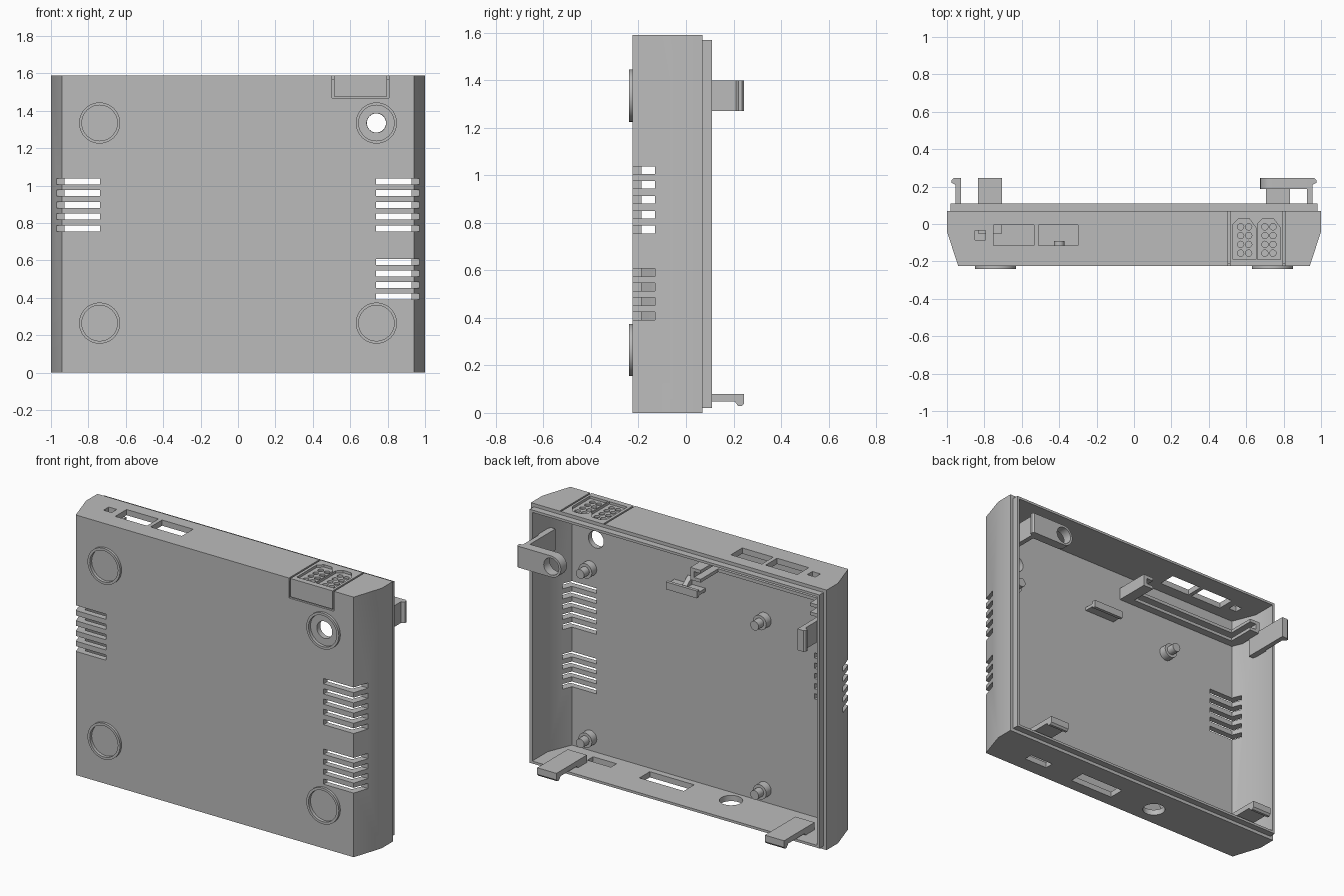
import bpy, bmesh, math

cube = bpy.data.objects.get("Cube")
if cube:
    bpy.data.objects.remove(cube, do_unlink=True)

grey = bpy.data.materials.new("plastic_grey")
grey.use_nodes = True
GREY = (0.5, 0.5, 0.5, 1)
grey.diffuse_color = GREY
grey.node_tree.nodes["Principled BSDF"].inputs["Base Color"].default_value = GREY

H = 1.59  # shell height


def prism(bm, pts, axis, lo, hi):
    """Extrude a 2D outline along an axis: z takes (x,y), y takes (x,z), x takes (y,z)."""
    place = {"z": lambda u, v, w: (u, v, w),
             "y": lambda u, v, w: (u, w, v),
             "x": lambda u, v, w: (w, u, v)}[axis]
    a, b = [[bm.verts.new(place(u, v, w)) for u, v in pts] for w in (lo, hi)]
    faces = [bm.faces.new(a), bm.faces.new(b[::-1])]
    n = len(pts)
    for i in range(n):
        j = (i + 1) % n
        faces.append(bm.faces.new((a[i], b[i], b[j], a[j])))
    bmesh.ops.recalc_face_normals(bm, faces=faces)


def box(bm, x, y, z):
    prism(bm, [(x[0], y[0]), (x[1], y[0]), (x[1], y[1]), (x[0], y[1])], "z", *z)


def circle(cu, cv, r, n=40, start=0, sweep=2 * math.pi):
    return [(cu + r * math.cos(start + sweep * i / n),
             cv + r * math.sin(start + sweep * i / n)) for i in range(n)]


def make(name, build):
    bm = bmesh.new()
    build(bm)
    me = bpy.data.meshes.new(name)
    bm.to_mesh(me)
    bm.free()
    me.materials.append(grey)
    ob = bpy.data.objects.new(name, me)
    bpy.context.scene.collection.objects.link(ob)
    return ob


def activate(ob):
    for o in bpy.context.selected_objects:
        o.select_set(False)
    bpy.context.view_layer.objects.active = ob
    ob.select_set(True)


def combine(ob, build, op):
    """Apply a boolean with a temporary helper solid."""
    tool = make("helper", build)
    tool.hide_render = True
    mod = ob.modifiers.new("cut", "BOOLEAN")
    mod.operation, mod.solver, mod.object = op, "EXACT", tool
    mod.use_self = True
    activate(ob)
    bpy.ops.object.modifier_apply(modifier=mod.name)
    bpy.data.objects.remove(tool, do_unlink=True)


def smooth(ob):
    activate(ob)
    bpy.ops.object.shade_smooth_by_angle(angle=math.radians(30))


# Shell: chamfered tray, open at the back, with a stepped lip
def outline(t, back):
    half = [(1 - t, back), (1 - t, -0.04), (0.94 - t, -0.225 + t)]
    return half + [(-x, y) for x, y in reversed(half)]


shell = make("shell", lambda bm: prism(bm, outline(0, 0.07), "z", 0, H))
FEET = [(sx * 0.74, z) for sx in (-1, 1) for z in (0.265, 1.335)]


def additions(bm):
    box(bm, (-0.98, 0.98), (0, 0.11), (0.02, H - 0.02))
    for x, z in FEET:
        prism(bm, circle(x, z, 0.11), "y", -0.24, -0.2)


combine(shell, additions, "UNION")
combine(shell, lambda bm: prism(bm, outline(0.037, 0.3), "z", 0.035, H - 0.035), "DIFFERENCE")


# Vents, foot recesses and port openings
def openings(bm):
    for i in range(5):
        z = 0.772 + 0.0625 * i
        for s in (-1, 1):
            box(bm, sorted((s * 0.737, s * 1.1)), (-0.3, -0.13), (z - 0.016, z + 0.016))
    for i in range(4):
        z = 0.408 + 0.061 * i
        box(bm, (0.737, 1.1), (-0.3, -0.13), (z - 0.016, z + 0.016))
    for x, z in FEET:
        prism(bm, circle(x, z, 0.095), "y", -0.3, -0.221)
    # top ports
    for x in ((-0.75, -0.535), (-0.51, -0.30)):
        box(bm, x, (-0.115, -0.005), (1.5, 1.7))
    box(bm, (-0.85, -0.795), (-0.085, -0.035), (1.5, 1.7))
    # bottom ports
    box(bm, (0.56, 0.72), (-0.13, -0.075), (-0.1, 0.1))
    box(bm, (0.05, 0.35), (-0.15, -0.05), (-0.1, 0.1))
    prism(bm, circle(-0.235, -0.10, 0.065), "z", -0.1, 0.1)


combine(shell, openings, "DIFFERENCE")


# Socket panel: seam grooves, two clipped-corner pockets, one foot hole
def panel_cuts(bm):
    for x in (0.507, 0.802):
        seam = (x - 0.005, x + 0.005)
        box(bm, seam, (-0.3, -0.213), (1.468, 1.7))
        box(bm, seam, (-0.3, 0.066), (H - 0.02, 1.7))
    box(bm, (0.502, 0.807), (-0.3, -0.213), (1.468, 1.478))
    for x in (0.53, 0.66):
        prism(bm, [(x, -0.19), (x + 0.122, -0.19), (x + 0.122, -0.02),
                   (x + 0.085, 0.03), (x + 0.03, 0.03), (x, 0.0)], "z", H - 0.015, 1.7)


combine(shell, panel_cuts, "DIFFERENCE")


def sockets(bm):
    for x in (0.53, 0.66):
        for dx in (0.04, 0.083):
            for row in range(4):
                prism(bm, circle(x + dx, -0.015 - 0.047 * row, 0.017, 16), "z", H - 0.028, 1.7)
    prism(bm, circle(0.74, 1.335, 0.052), "y", -0.5, -0.1)


combine(shell, sockets, "DIFFERENCE")
smooth(shell)

# Bottom hooks
HOOK = [(-0.05, 0.03), (0.03, 0.03), (0.05, 0.048), (0.205, 0.048), (0.22, 0.028),
        (0.235, 0.028), (0.245, 0.04), (0.245, 0.08), (-0.05, 0.08)]
for side, s in (("left", 1), ("right", -1)):
    make("bottom_hook_" + side,
         lambda bm: prism(bm, HOOK, "x", s * 0.77 - 0.065, s * 0.77 + 0.065))

# Side clips
CLIP = [(0.97, -0.06), (0.97, 0.04), (0.955, 0.06), (0.955, 0.21), (0.975, 0.22),
        (0.975, 0.235), (0.965, 0.245), (0.925, 0.245), (0.925, -0.06)]
for side, s in (("left", 1), ("right", -1)):
    make("side_clip_" + side,
         lambda bm: prism(bm, [(s * x, y) for x, y in CLIP], "z", 1.27, 1.40))

# Release lever with a rounded, pierced end
lever = make("release_lever", lambda bm: prism(
    bm, circle(0.74, 1.335, 0.065, 24, math.pi / 2, math.pi)
    + [(0.74, 1.27), (0.94, 1.27), (0.94, 1.40)], "y", 0.187, 0.245))
combine(lever, lambda bm: prism(bm, circle(0.74, 1.335, 0.051), "y", 0.1, 0.3), "DIFFERENCE")
smooth(lever)

# Stepped locating pegs
for i, (x, z) in enumerate([(0.78, 0.115), (0.78, 1.15), (-0.40, 0.115), (-0.40, 1.15)]):
    def peg(bm):
        prism(bm, circle(x, z, 0.045, 24), "y", -0.195, -0.14)
        prism(bm, circle(x, z, 0.028, 24), "y", -0.145, -0.09)
    smooth(make("peg_%d" % (i + 1), peg))


# Board catch in the middle of the floor
def catch(bm):
    box(bm, (0, 0.21), (-0.195, -0.11), (1.215, 1.235))
    box(bm, (0, 0.21), (-0.125, -0.105), (1.205, 1.25))
    prism(bm, [(-0.195, 1.23), (-0.12, 1.23), (-0.195, 1.29)], "x", 0.09, 0.12)


make("board_catch", catch)


# Port board holder: two rails and a slotted block at each end
def holder(bm):
    for z in (1.385, 1.44):
        box(bm, (-0.90, -0.08), (-0.195, -0.14), (z, z + 0.02))
    for x0, x1, inner in ((-0.12, -0.05, -0.12), (-0.93, -0.86, -0.86)):
        for z in (1.385, 1.44):
            box(bm, (x0, x1), (-0.195, 0.03), (z, z + 0.02))
        outer = x1 if inner == x0 else x0
        box(bm, sorted((outer, outer + (inner - outer) * 0.35)), (-0.195, 0.03), (1.39, 1.455))


make("port_board_holder", holder)
